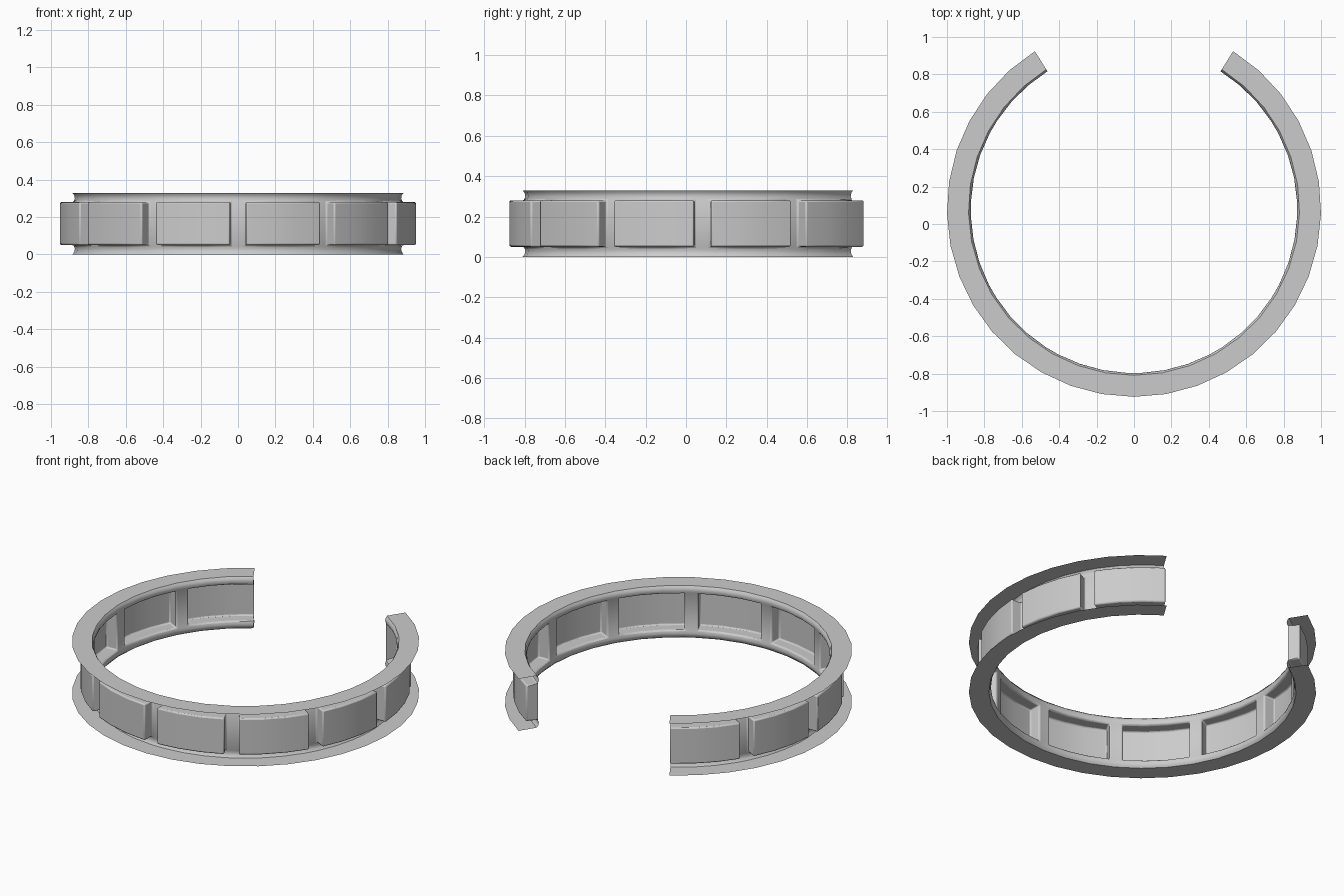
import bpy
from math import sin, cos, radians

cube = bpy.data.objects.get("Cube")
if cube:
    bpy.data.objects.remove(cube, do_unlink=True)

HALF_ARC = 148.0      # opening faces the back
PANELS = 10
PANEL_ARC = 25.0
GAP_ARC = (2 * HALF_ARC - PANELS * PANEL_ARC) / (PANELS - 1)
CENTRE_Y = 0.076
HEIGHT = 0.33
RIB_R, PANEL_R = 0.88, 0.953

metal = bpy.data.materials.new("plain_grey")
metal.use_nodes = True
grey = (0.6, 0.6, 0.6, 1)
metal.diffuse_color = grey
metal.node_tree.nodes["Principled BSDF"].inputs["Base Color"].default_value = grey


def sweep(name, columns, flip=False):
    """Skin a list of (angle, profile) columns, sharing coincident points."""
    verts, lookup, grid, faces = [], {}, [], []
    for angle, profile in columns:
        a = radians(angle)
        line = []
        for r, z in profile:
            p = (round(r * sin(a), 5), round(CENTRE_Y - r * cos(a), 5), round(z, 5))
            if p not in lookup:
                lookup[p] = len(verts)
                verts.append(p)
            line.append(lookup[p])
        grid.append(line)
    for left, right in zip(grid, grid[1:]):
        for j in range(len(left) - 1):
            loop = list(dict.fromkeys((left[j], right[j], right[j + 1], left[j + 1])))
            if len(loop) > 2:
                faces.append(loop[::-1] if flip else loop)
    mesh = bpy.data.meshes.new(name)
    mesh.from_pydata(verts, [], faces)
    mesh.materials.append(metal)
    obj = bpy.data.objects.new(name, mesh)
    bpy.context.collection.objects.link(obj)
    return obj


# Flat rims, open thin sheets at top and bottom
STEPS = 30
angles = [-HALF_ARC + 2 * HALF_ARC * i / STEPS for i in range(STEPS + 1)]
for name, z, flip in (("top_rim", HEIGHT, True), ("bottom_rim", 0, False)):
    sweep(name, [(a, [(0.885, z), (1.0, z)]) for a in angles], flip)


# Inner band with panels pressed outwards between the ribs
def wall(r):
    low = [(0.887, 0), (0.877, 0.012), (0.873, 0.03), (RIB_R, 0.05), (r, 0.05)]
    return low + [(q, HEIGHT - z) for q, z in reversed(low)]


columns = []
for k in range(PANELS):
    start = -HALF_ARC + k * (PANEL_ARC + GAP_ARC)
    columns.append((start, wall(RIB_R)))
    columns += [(start + PANEL_ARC * i / 3, wall(PANEL_R)) for i in range(4)]
    columns.append((start + PANEL_ARC, wall(RIB_R)))
band = sweep("panelled_band", columns)

# Softened panel corners
bevel = band.modifiers.new("soft_corners", "BEVEL")
bevel.width = 0.008
bevel.segments = 2
bevel.limit_method = 'ANGLE'
bevel.angle_limit = radians(50)

bpy.ops.object.select_all(action='DESELECT')
band.select_set(True)
bpy.context.view_layer.objects.active = band
bpy.ops.object.shade_smooth_by_angle(angle=radians(40))
